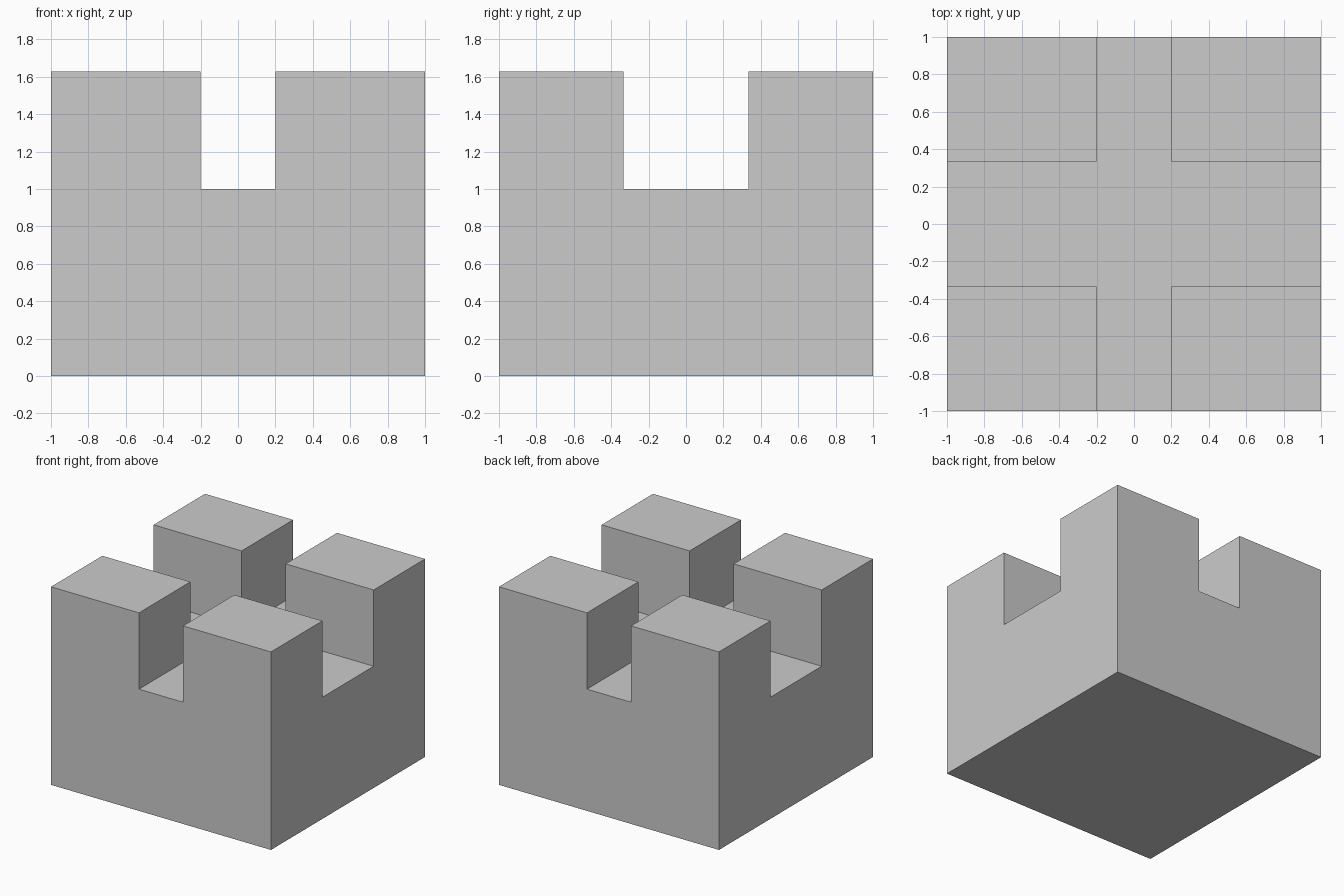
import bpy
import bmesh
from mathutils import Vector

if "Cube" in bpy.data.objects:
    bpy.data.objects.remove(bpy.data.objects["Cube"])

XS = (-1, -0.2, 0.2, 1)
YS = (-1, -0.333, 0.333, 1)
FLOOR_Z = 1.0
TOP_Z = 1.627

bm = bmesh.new()

# Footprint divided by the two crossing channels
grid = [[bm.verts.new((x, y, 0)) for y in YS] for x in XS]
cells = [bm.faces.new((grid[i][j], grid[i + 1][j], grid[i + 1][j + 1], grid[i][j + 1]))
         for i in range(3) for j in range(3)]

# Solid base block up to the channel floor
ext = bmesh.ops.extrude_face_region(bm, geom=cells, use_keep_orig=True)["geom"]
bmesh.ops.translate(bm, vec=Vector((0, 0, FLOOR_Z)),
                    verts=[e for e in ext if isinstance(e, bmesh.types.BMVert)])

# Four corner towers
corners = []
for f in bm.faces:
    c = f.calc_center_median()
    if abs(c.z - FLOOR_Z) < 1e-4 and abs(c.x) > 0.3 and abs(c.y) > 0.4:
        corners.append(f)
towers = bmesh.ops.extrude_discrete_faces(bm, faces=corners)["faces"]
for f in towers:
    bmesh.ops.translate(bm, vec=Vector((0, 0, TOP_Z - FLOOR_Z)), verts=f.verts[:])

# Merge coplanar faces and face everything outward
bmesh.ops.recalc_face_normals(bm, faces=bm.faces[:])
bmesh.ops.dissolve_limit(bm, angle_limit=0.01, verts=bm.verts[:], edges=bm.edges[:])

mesh = bpy.data.meshes.new("notched_block")
bm.to_mesh(mesh)
bm.free()
block = bpy.data.objects.new("notched_block", mesh)
bpy.context.collection.objects.link(block)
